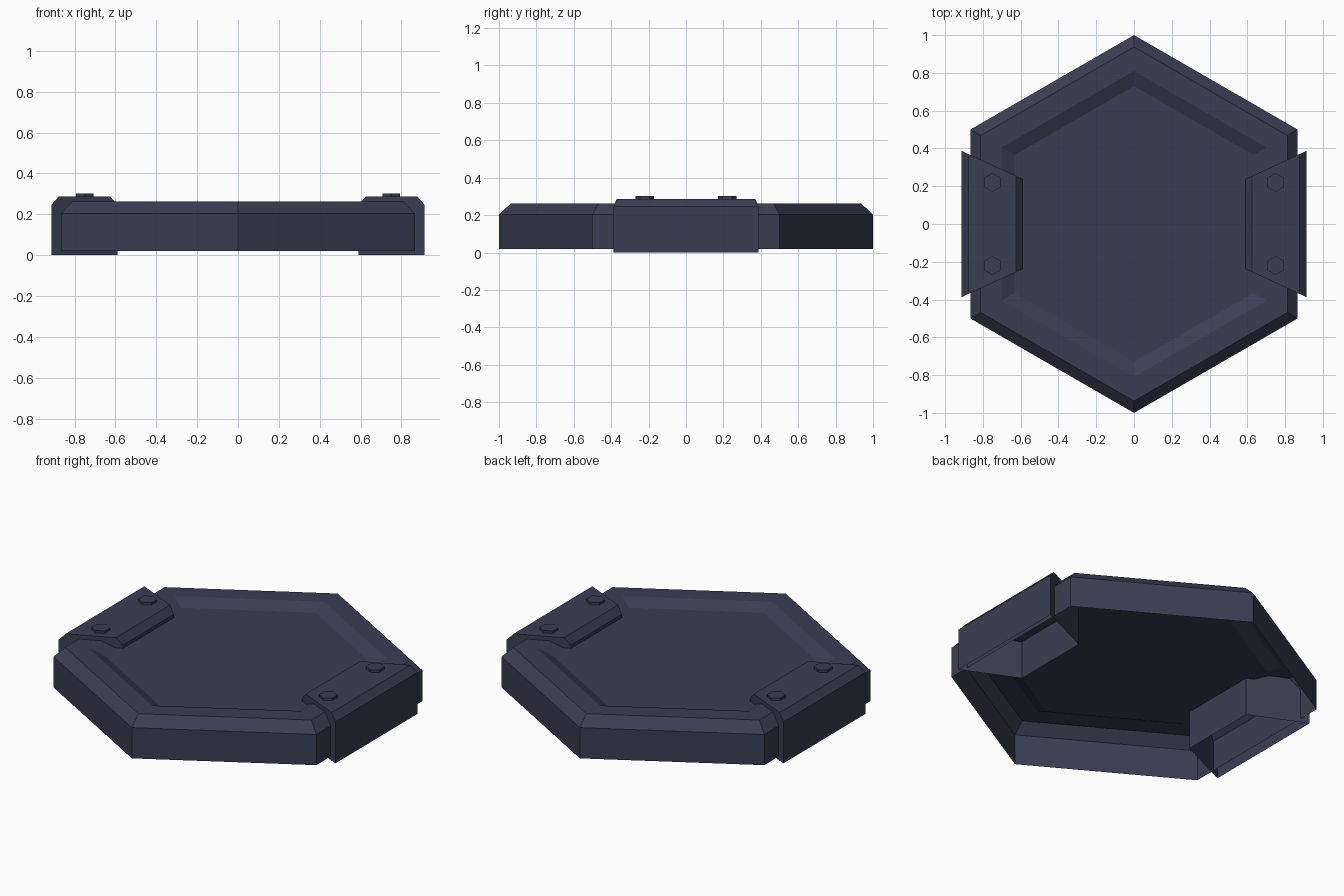
import bpy, math

if "Cube" in bpy.data.objects:
    bpy.data.objects.remove(bpy.data.objects["Cube"])

slate = bpy.data.materials.new("dark slate blue")
slate.diffuse_color = (0.041, 0.048, 0.085, 1.0)
slate.use_nodes = True
slate.node_tree.nodes["Principled BSDF"].inputs["Base Color"].default_value = slate.diffuse_color


def loft(name, rings):
    """Open-bottomed shell through equal-sized counter-clockwise rings, capped at the last ring."""
    n = len(rings[0])
    verts = [v for r in rings for v in r]
    faces = []
    for k in range(len(rings) - 1):
        for i in range(n):
            j = (i + 1) % n
            faces.append((k * n + i, k * n + j, (k + 1) * n + j, (k + 1) * n + i))
    last = (len(rings) - 1) * n
    faces.append(tuple(range(last, last + n)))
    mesh = bpy.data.meshes.new(name)
    mesh.from_pydata(verts, [], faces)
    mesh.materials.append(slate)
    obj = bpy.data.objects.new(name, mesh)
    bpy.context.collection.objects.link(obj)
    return obj


def hexagon(r, z, cx=0.0, cy=0.0):
    """Hexagon with corners pointing along y."""
    return [(cx + r * math.cos(math.radians(30 + 60 * i)),
             cy + r * math.sin(math.radians(30 + 60 * i)), z) for i in range(6)]


def trapezoid(x_in, x_out, z):
    """Bracket outline that narrows towards the plate centre."""
    def half(x):
        return 0.387 - (0.913 - x) * 0.46
    return [(x_in, -half(x_in), z), (x_out, -half(x_out), z),
            (x_out, half(x_out), z), (x_in, half(x_in), z)]


# Hollow plate: wall, bevelled rim, shallow recess
loft("hex_plate", [hexagon(r, z) for r, z in
                   [(1.0, 0.02), (1.0, 0.203), (0.937, 0.262), (0.81, 0.262), (0.73, 0.227)]])

# Side brackets, open underneath, with two hex bolts each
for side, angle in (("right", 0.0), ("left", math.pi)):
    bracket = loft(side + "_bracket", [trapezoid(0.59, 0.913, 0.0),
                                       trapezoid(0.59, 0.913, 0.247),
                                       trapezoid(0.626, 0.877, 0.287)])
    bracket.rotation_euler.z = angle
    for end, y in (("front", -0.22), ("back", 0.22)):
        x = 0.75 if side == "right" else -0.75
        loft(side + "_" + end + "_bolt", [hexagon(0.05, 0.285, x, y),
                                          hexagon(0.05, 0.302, x, y)])
